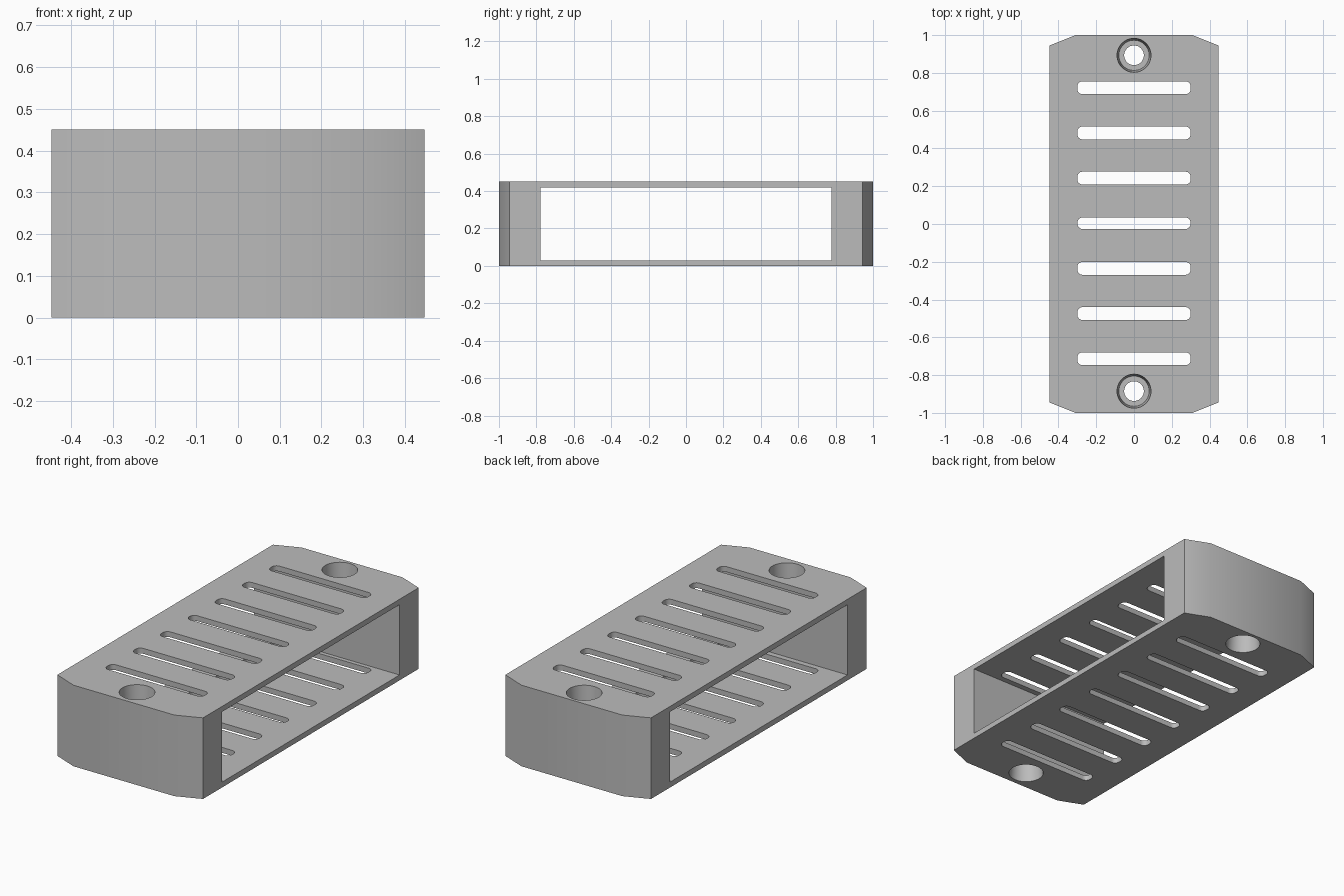
import bpy, bmesh, math

cube = bpy.data.objects.get("Cube")
if cube:
    bpy.data.objects.remove(cube, do_unlink=True)

HEIGHT, WALL, SHIFT = 0.45, 0.03, 0.004

grey = bpy.data.materials.new("plain grey")
grey.use_nodes = True
colour = (0.5, 0.5, 0.5, 1)
grey.diffuse_color = colour
grey.node_tree.nodes["Principled BSDF"].inputs["Base Color"].default_value = colour


def make_object(name, bm):
    bmesh.ops.recalc_face_normals(bm, faces=bm.faces)
    mesh = bpy.data.meshes.new(name)
    bm.to_mesh(mesh)
    bm.free()
    obj = bpy.data.objects.new(name, mesh)
    bpy.context.collection.objects.link(obj)
    mesh.materials.append(grey)
    return obj


def add_prism(bm, outline, z0, z1):
    face = bm.faces.new([bm.verts.new((x, y, z0)) for x, y in outline])
    grown = bmesh.ops.extrude_face_region(bm, geom=[face])["geom"]
    moved = [v for v in grown if isinstance(v, bmesh.types.BMVert)]
    bmesh.ops.translate(bm, verts=moved, vec=(0, 0, z1 - z0))


def rounded_bar(cy, half_x, half_y, r, steps=6):
    points = []
    for i, (sx, sy) in enumerate([(1, 1), (-1, 1), (-1, -1), (1, -1)]):
        for k in range(steps + 1):
            a = (i + k / steps) * math.pi / 2
            points.append((sx * (half_x - r) + r * math.cos(a),
                           cy + sy * (half_y - r) + r * math.sin(a)))
    return points


def add_lathe(bm, profile, cy, sides=48):
    rings = []
    for r, z in profile:
        rings.append([bm.verts.new((r * math.cos(i * math.tau / sides),
                                    cy + r * math.sin(i * math.tau / sides), z))
                      for i in range(sides)])
    for low, high in zip(rings, rings[1:]):
        for i in range(sides):
            j = (i + 1) % sides
            bm.faces.new((low[i], low[j], high[j], high[i]))
    bm.faces.new(rings[0])
    bm.faces.new(rings[-1])


def cut(body, name, bm):
    cutter = make_object(name, bm)
    cutter.hide_render = True
    mod = body.modifiers.new(name, "BOOLEAN")
    mod.operation, mod.solver, mod.object = "DIFFERENCE", "EXACT", cutter
    bpy.context.view_layer.objects.active = body
    bpy.ops.object.modifier_apply(modifier=name)
    bpy.data.objects.remove(cutter, do_unlink=True)


# Block with chamfered ends
quarter = [(0.447, 0.945), (0.31, 1.0)]
half = quarter + [(-x, y) for x, y in reversed(quarter)]
bm = bmesh.new()
add_prism(bm, half + [(-x, -y) for x, y in half], 0, HEIGHT)
body = make_object("vented_housing", bm)

# Opening through both sides
bm = bmesh.new()
add_prism(bm, [(-1, -0.778), (1, -0.778), (1, 0.778), (-1, 0.778)], WALL, HEIGHT - WALL)
cut(body, "side_opening", bm)

# Vent slots through top and bottom plates
bm = bmesh.new()
for i in range(-3, 4):
    width = 0.034 if i else 0.03
    add_prism(bm, rounded_bar(SHIFT + i * 0.239, 0.3, width, 0.027), -0.1, HEIGHT + 0.1)
cut(body, "vent_slots", bm)

# Screw holes, recessed at both ends
DEPTH = 0.14
profile = [(0.09, -0.02), (0.09, 0), (0.08, DEPTH), (0.052, DEPTH)]
profile += [(r, HEIGHT - z) for r, z in reversed(profile)]
bm = bmesh.new()
for side in (-1, 1):
    add_lathe(bm, profile, SHIFT + side * 0.889)
cut(body, "screw_holes", bm)

# Shading
bpy.ops.object.select_all(action="DESELECT")
body.select_set(True)
bpy.context.view_layer.objects.active = body
bpy.ops.object.shade_smooth_by_angle(angle=math.radians(30))
